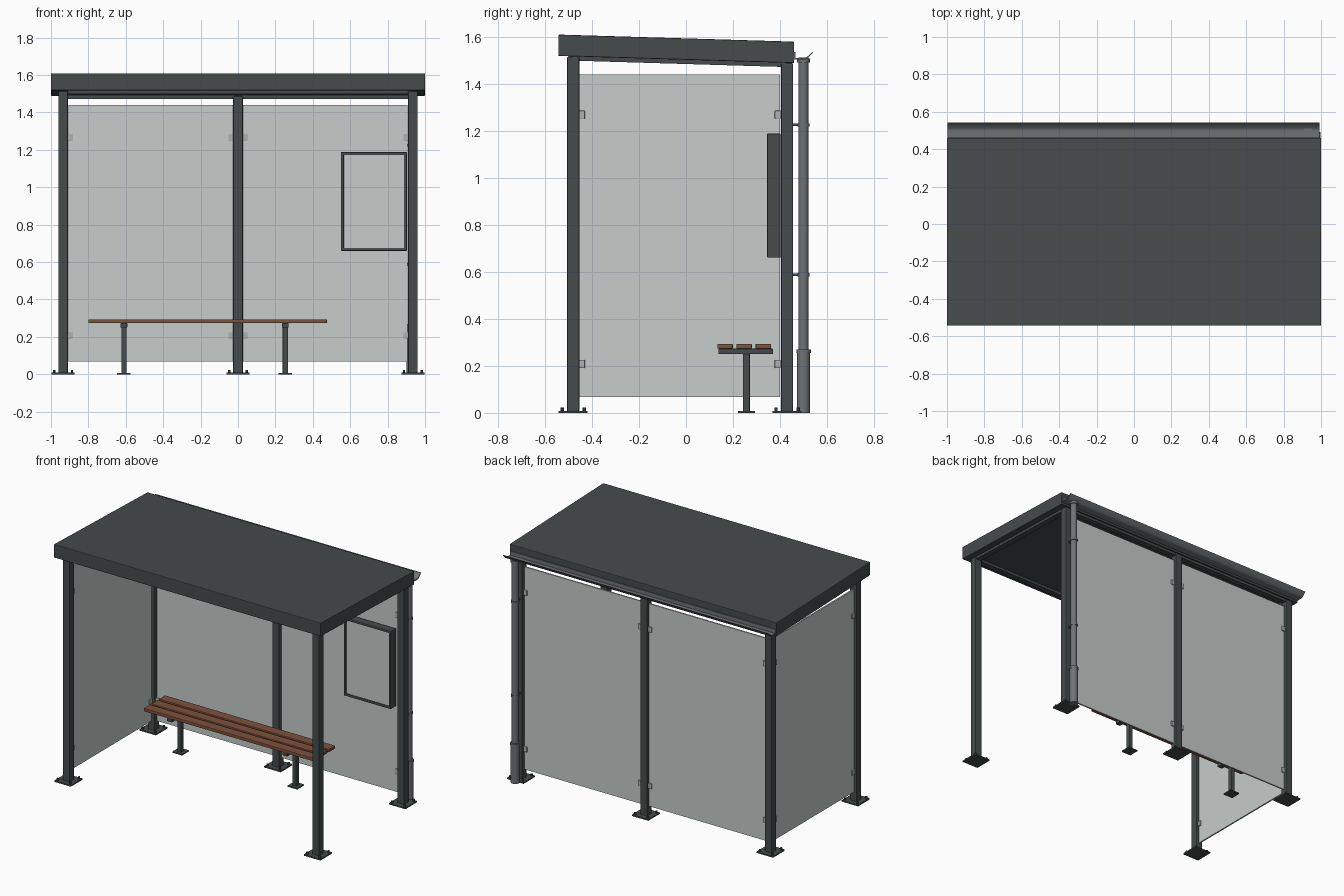
import bpy, bmesh, math
from mathutils import Vector

cube = bpy.data.objects.get("Cube")
if cube:
    bpy.data.objects.remove(cube)


def material(name, rgb):
    m = bpy.data.materials.new(name)
    m.use_nodes = True
    m.diffuse_color = (*rgb, 1)
    m.node_tree.nodes["Principled BSDF"].inputs["Base Color"].default_value = (*rgb, 1)
    return m


DARK = material("dark_grey_metal", (0.058, 0.072, 0.07))
GLASS = material("pale_glass", (0.56, 0.61, 0.59))
WOOD = material("brown_wood", (0.21, 0.085, 0.045))
PIPE = material("mid_grey_metal", (0.155, 0.17, 0.18))
CLIP = material("light_grey_metal", (0.42, 0.45, 0.45))
SLOPE = -0.03


def finish(name, bm, mat, bevel=0, smooth=False):
    bmesh.ops.recalc_face_normals(bm, faces=bm.faces)
    me = bpy.data.meshes.new(name)
    bm.to_mesh(me)
    bm.free()
    me.materials.append(mat)
    ob = bpy.data.objects.new(name, me)
    bpy.context.collection.objects.link(ob)
    if bevel:
        mod = ob.modifiers.new("edge", "BEVEL")
        mod.width = bevel
        mod.segments = 2
    if smooth:
        bpy.ops.object.select_all(action="DESELECT")
        ob.select_set(True)
        bpy.context.view_layer.objects.active = ob
        bpy.ops.object.shade_smooth_by_angle(angle=math.radians(35))
    return ob


def box(name, x, y, z, mat, bevel=0, slope=0):
    """Box between pairs of limits; slope tilts it along y."""
    bm = bmesh.new()
    bmesh.ops.create_cube(bm, size=1)
    for v in bm.verts:
        p = [r[1] if c > 0 else r[0] for c, r in zip(v.co, (x, y, z))]
        v.co = Vector((p[0], p[1], p[2] + slope * p[1]))
    return finish(name, bm, mat, bevel)


def around(c, half):
    return (c - half, c + half)


def tube(name, x, y, z, radius, mat, sides=24):
    bm = bmesh.new()
    bmesh.ops.create_cone(bm, cap_ends=True, segments=sides, radius1=radius,
                          radius2=radius, depth=z[1] - z[0])
    bmesh.ops.translate(bm, vec=(x, y, sum(z) / 2), verts=bm.verts)
    return finish(name, bm, mat, smooth=sides > 8)


def extrude_x(name, profile, x, mat):
    bm = bmesh.new()
    face = bm.faces.new([bm.verts.new((x[0], y, z)) for y, z in profile])
    ext = bmesh.ops.extrude_face_region(bm, geom=[face])
    moved = [v for v in ext["geom"] if isinstance(v, bmesh.types.BMVert)]
    bmesh.ops.translate(bm, vec=(x[1] - x[0], 0, 0), verts=moved)
    return finish(name, bm, mat, smooth=True)


# Posts with base plates and bolts
FRONT, BACK, SIDE = -0.48, 0.43, 0.935
for name, x, y in (("front_left", SIDE, FRONT), ("front_right", -SIDE, FRONT),
                   ("back_left", SIDE, BACK), ("back_right", -SIDE, BACK),
                   ("back_middle", 0, BACK)):
    box(name + "_post", around(x, 0.026), around(y, 0.026),
        (0.005, 1.5 + SLOPE * y), DARK, 0.005)
    box(name + "_base_plate", around(x, 0.062), around(y, 0.062), (0, 0.009), DARK)
    for sx in (-1, 1):
        for sy in (-1, 1):
            tube(name + "_bolt", x + sx * 0.047, y + sy * 0.047,
                 (0.008, 0.023), 0.007, DARK, 6)

# Sloping roof and the beams under it
box("roof", (-1, 1), (-0.543, 0.46), (1.502, 1.593), DARK, 0.004, SLOPE)
for name, y in (("front_beam", FRONT), ("back_beam", BACK)):
    box(name, (-SIDE, SIDE), around(y, 0.02), (1.484, 1.504), DARK, 0, SLOPE)
for name, x in (("left_beam", SIDE), ("right_beam", -SIDE)):
    box(name, around(x, 0.02), (FRONT, BACK), (1.484, 1.504), DARK, 0, SLOPE)

# Curved open gutter along the back
outer = [(0.46, 1.535), (0.46, 1.503)]
inner = [(0.466, 1.535), (0.466, 1.509)]
for i in range(9):
    t = i / 8
    y, z = 0.505 + 0.037 * t, 1.503 + 0.033 * t ** 1.5
    outer.append((y, z))
    inner.append((y - 0.005, z + 0.006 * (1 - t)))
extrude_x("gutter", outer + inner[::-1], (-0.997, 0.993), PIPE)

# Downpipe with lower sleeve and wall clamps
PX, PY = 0.93, 0.5
tube("downpipe", PX, PY, (0.02, 1.512), 0.022, PIPE)
tube("downpipe_sleeve", PX, PY, (0, 0.265), 0.028, PIPE)
tube("sleeve_collar", PX, PY, (0.255, 0.27), 0.031, PIPE)
tube("gutter_outlet", PX, PY, (1.49, 1.508), 0.028, PIPE)
for z in (0.587, 1.225):
    tube("pipe_clamp", PX, PY, around(z, 0.007), 0.026, PIPE)
    box("clamp_arm", around(PX, 0.008), (0.45, 0.49), around(z, 0.005), DARK)

# Glass walls
GZ = (0.068, 1.44)
box("back_left_glass", (0.028, 0.905), around(BACK, 0.005), GZ, GLASS)
box("back_right_glass", (-0.905, -0.028), around(BACK, 0.005), GZ, GLASS)
box("side_glass", around(-SIDE, 0.005), (-0.453, 0.4), GZ, GLASS)

# Glass clips
for z in (0.208, 1.268):
    for x in (-0.897, -0.038, 0.038, 0.897):
        box("back_clip", around(x, 0.013), around(BACK, 0.013),
            around(z, 0.018), CLIP, 0.003)
    for y in (-0.443, 0.39):
        box("side_clip", around(-SIDE, 0.013), around(y, 0.013),
            around(z, 0.018), CLIP, 0.003)

# Notice case on the back wall
CX, CY, CZ = (0.55, 0.903), (0.345, 0.402), (0.66, 1.188)
W = 0.016
for x in ((CX[0], CX[0] + W), (CX[1] - W, CX[1])):
    box("case_upright", x, CY, CZ, DARK, 0.004)
for z in ((CZ[0], CZ[0] + W), (CZ[1] - W, CZ[1])):
    box("case_rail", CX, CY, z, DARK, 0.004)
box("case_pane", (CX[0] + 0.01, CX[1] - 0.01), (0.352, 0.358),
    (CZ[0] + 0.01, CZ[1] - 0.01), GLASS)
box("case_back", (CX[0] + 0.01, CX[1] - 0.01), (0.39, 0.4),
    (CZ[0] + 0.01, CZ[1] - 0.01), DARK)

# Bench slats, arms, legs and feet
for y in (0.166, 0.247, 0.329):
    box("bench_slat", (-0.8, 0.475), around(y, 0.033), (0.273, 0.294), WOOD, 0.003)
for x in (-0.61, 0.253):
    box("bench_arm", around(x, 0.018), (0.138, 0.37), (0.25, 0.273), DARK, 0.002)
    box("bench_leg", around(x, 0.014), around(0.257, 0.015), (0.005, 0.252), DARK, 0.003)
    box("bench_foot", around(x, 0.036), around(0.257, 0.036), (0, 0.008), DARK)
